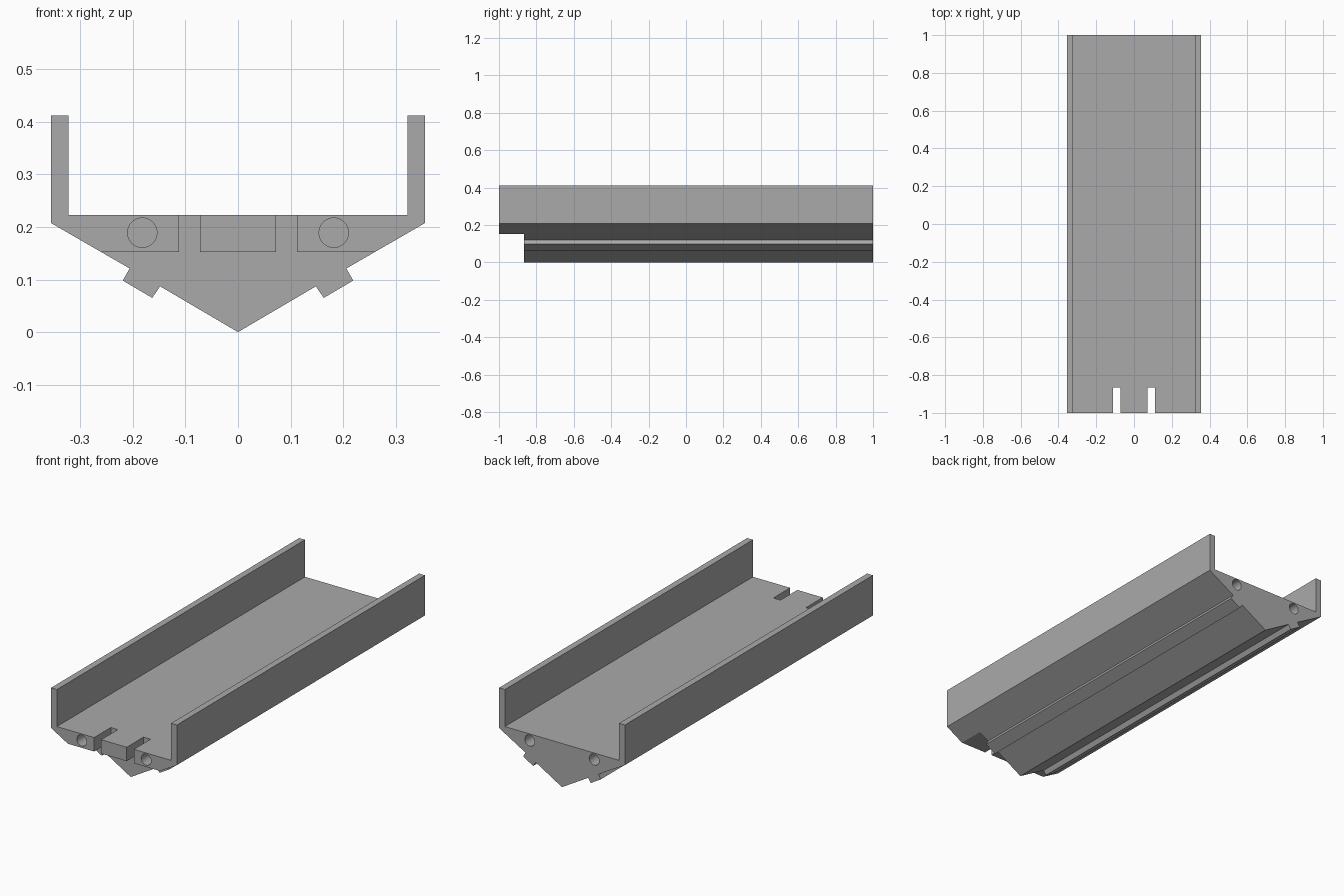
import bpy
import bmesh

if "Cube" in bpy.data.objects:
    bpy.data.objects.remove(bpy.data.objects["Cube"], do_unlink=True)

grey = bpy.data.materials.new("plain grey")
grey.use_nodes = True
COLOUR = (0.4, 0.4, 0.4, 1)
grey.diffuse_color = COLOUR
grey.node_tree.nodes["Principled BSDF"].inputs["Base Color"].default_value = COLOUR

HOLE_X, HOLE_Z, HOLE_R, HOLE_DEPTH = 0.182, 0.189, 0.028, 0.2
NOTCH_Y, NOTCH_Z = -0.865, 0.152


def add_object(name, bm):
    bmesh.ops.recalc_face_normals(bm, faces=bm.faces)
    mesh = bpy.data.meshes.new(name)
    bm.to_mesh(mesh)
    bm.free()
    mesh.materials.append(grey)
    obj = bpy.data.objects.new(name, mesh)
    bpy.context.collection.objects.link(obj)
    return obj


def box(name, x0, x1, y0, y1, z0, z1):
    bm = bmesh.new()
    bmesh.ops.create_cube(bm, size=1)
    for v in bm.verts:
        v.co.x = x1 if v.co.x > 0 else x0
        v.co.y = y1 if v.co.y > 0 else y0
        v.co.z = z1 if v.co.z > 0 else z0
    return add_object(name, bm)


def cut(target, cutter):
    cutter.hide_render = True
    mod = target.modifiers.new("cut", "BOOLEAN")
    mod.operation = "DIFFERENCE"
    mod.solver = "EXACT"
    mod.object = cutter
    bpy.context.view_layer.objects.active = target
    bpy.ops.object.modifier_apply(modifier=mod.name)
    bpy.data.objects.remove(cutter, do_unlink=True)


# Channel body: V-shaped keel, slanted side rails and upright walls
half = [(0.148, 0.087), (0.163, 0.065), (0.219, 0.098), (0.206, 0.121),
        (0.355, 0.207), (0.355, 0.412), (0.322, 0.412), (0.322, 0.223)]
outline = [(0, 0)] + half + [(-x, z) for x, z in reversed(half)]
bm = bmesh.new()
end = bm.faces.new([bm.verts.new((x, -1, z)) for x, z in outline])
extruded = bmesh.ops.extrude_face_region(bm, geom=[end])["geom"]
bmesh.ops.translate(bm, vec=(0, 2, 0),
                    verts=[g for g in extruded if isinstance(g, bmesh.types.BMVert)])
body = add_object("channel_body", bm)

# Keel cut back at the front end
cut(body, box("keel_cutter", -0.5, 0.5, -1.1, NOTCH_Y, -0.1, NOTCH_Z))

for side in (-1, 1):
    # Slots either side of the front tongue
    x0, x1 = sorted((side * 0.072, side * 0.112))
    cut(body, box("slot_cutter", x0, x1, -1.1, NOTCH_Y, 0.1, 0.3))
    # Blind round holes in both ends
    for y in (-1, 1):
        bpy.ops.mesh.primitive_cylinder_add(
            vertices=32, radius=HOLE_R, depth=HOLE_DEPTH * 2,
            location=(side * HOLE_X, y, HOLE_Z), rotation=(1.5707963, 0, 0))
        drill = bpy.context.object
        drill.name = "hole_cutter"
        drill.data.materials.append(grey)
        cut(body, drill)

# Smooth hole walls, crisp edges elsewhere
bpy.ops.object.select_all(action="DESELECT")
body.select_set(True)
bpy.context.view_layer.objects.active = body
bpy.ops.object.shade_smooth_by_angle(angle=0.5)
